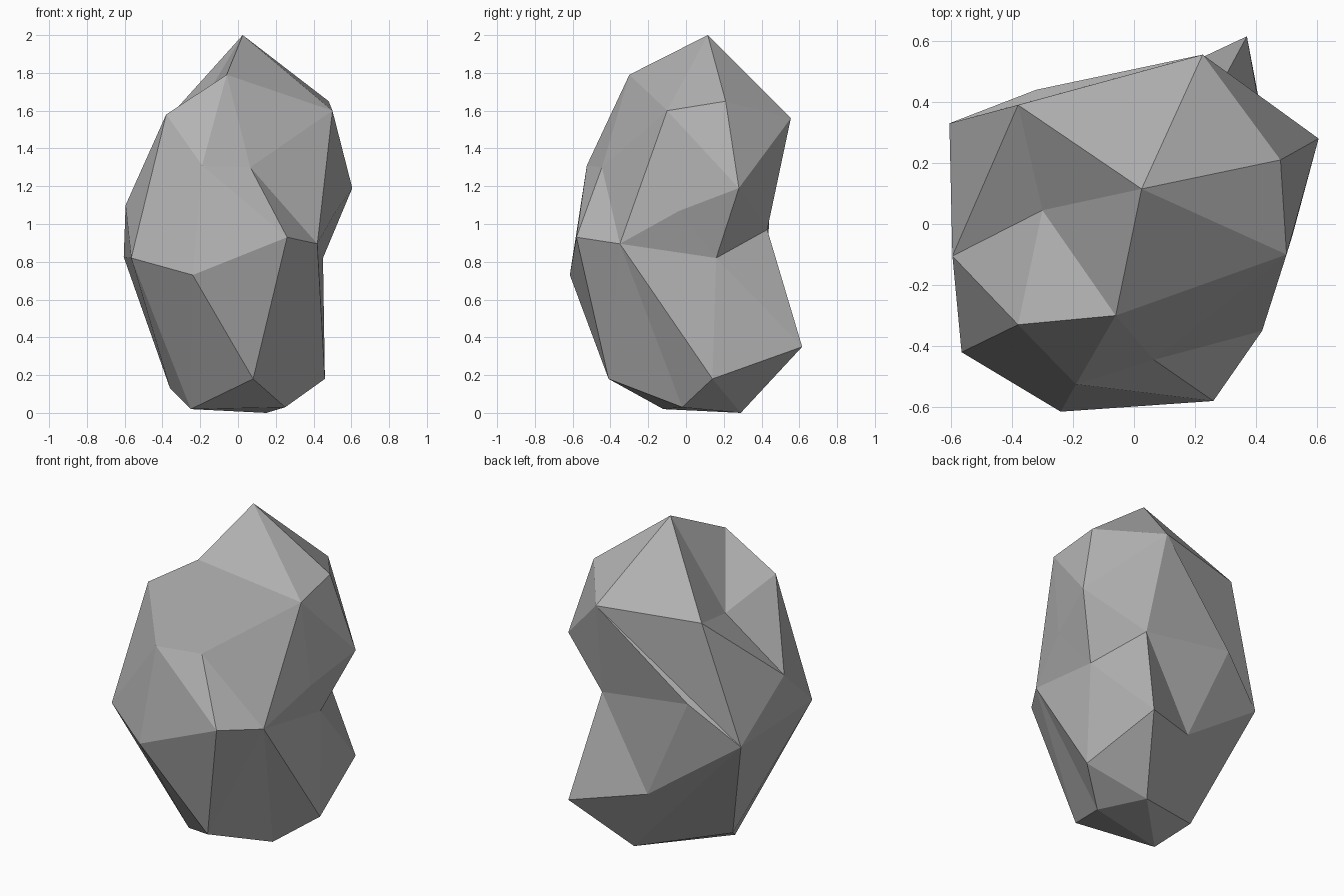
import bpy, bmesh

if "Cube" in bpy.data.objects:
    bpy.data.objects.remove(bpy.data.objects["Cube"])

# Corner points of the chipped boulder, one letter each, crown to base
CORNERS = {
    # crown
    "A": (.025, .115, 2.0), "B": (-.06, -.30, 1.79), "C": (-.38, -.33, 1.58),
    "D": (-.30, .045, 1.46), "E": (.50, -.10, 1.60), "F": (.48, .21, 1.65),
    "G": (.225, .555, 1.56), "H": (-.38, .39, 1.55),
    # shoulders and waist
    "I": (-.19, -.525, 1.31), "J": (.065, -.445, 1.30), "K": (.26, -.58, .93),
    "L": (.42, -.35, .895), "M": (-.24, -.615, .73), "N": (.52, -.035, 1.07),
    "O": (.45, .16, .82), "P": (.605, .28, 1.19), "Q": (-.595, -.105, 1.10),
    "R": (-.565, -.42, .82), "S": (-.605, .33, .825), "T": (.27, .43, .97),
    "c": (-.32, .44, 1.055),
    # foot
    "U": (.37, .615, .35), "V": (.46, .14, .18), "W": (.08, -.41, .18),
    "X": (.25, -.02, .03), "Y": (.15, .29, 0), "Z": (-.25, -.12, .02),
    "a": (-.035, .425, .42), "b": (-.36, .06, .13),
}

# Facet fans: first letter is the hub, the rest is the rim walked around it
FANS = [
    "ABEFGHDB", "DHQCB",              # peak and crown dent
    "JBELKIB", "IBCRMK",              # front chip and front face
    "QCRSH", "HSG",                   # left side
    "PGFENO", "NELO", "PGTO",         # right side
    "cGSaTG", "TaUO",                 # back notch
    "VLOU", "LKWXV",                  # right foot
    "YUaSb", "WKMZ", "RMZbS",         # back, front and left foot
    "YUVXZb", "XZW",                  # underside
]

bm = bmesh.new()
vert = {k: bm.verts.new(p) for k, p in CORNERS.items()}
for hub, *rim in FANS:
    for p, q in zip(rim, rim[1:]):
        bm.faces.new((vert[hub], vert[p], vert[q]))
bmesh.ops.recalc_face_normals(bm, faces=bm.faces[:])

mesh = bpy.data.meshes.new("boulder")
bm.to_mesh(mesh)
bm.free()

# Plain stone grey, flat shaded
stone = bpy.data.materials.new("stone grey")
stone.diffuse_color = (.45, .45, .45, 1)
stone.use_nodes = True
stone.node_tree.nodes["Principled BSDF"].inputs["Base Color"].default_value = stone.diffuse_color
mesh.materials.append(stone)
bpy.context.collection.objects.link(bpy.data.objects.new("boulder", mesh))
